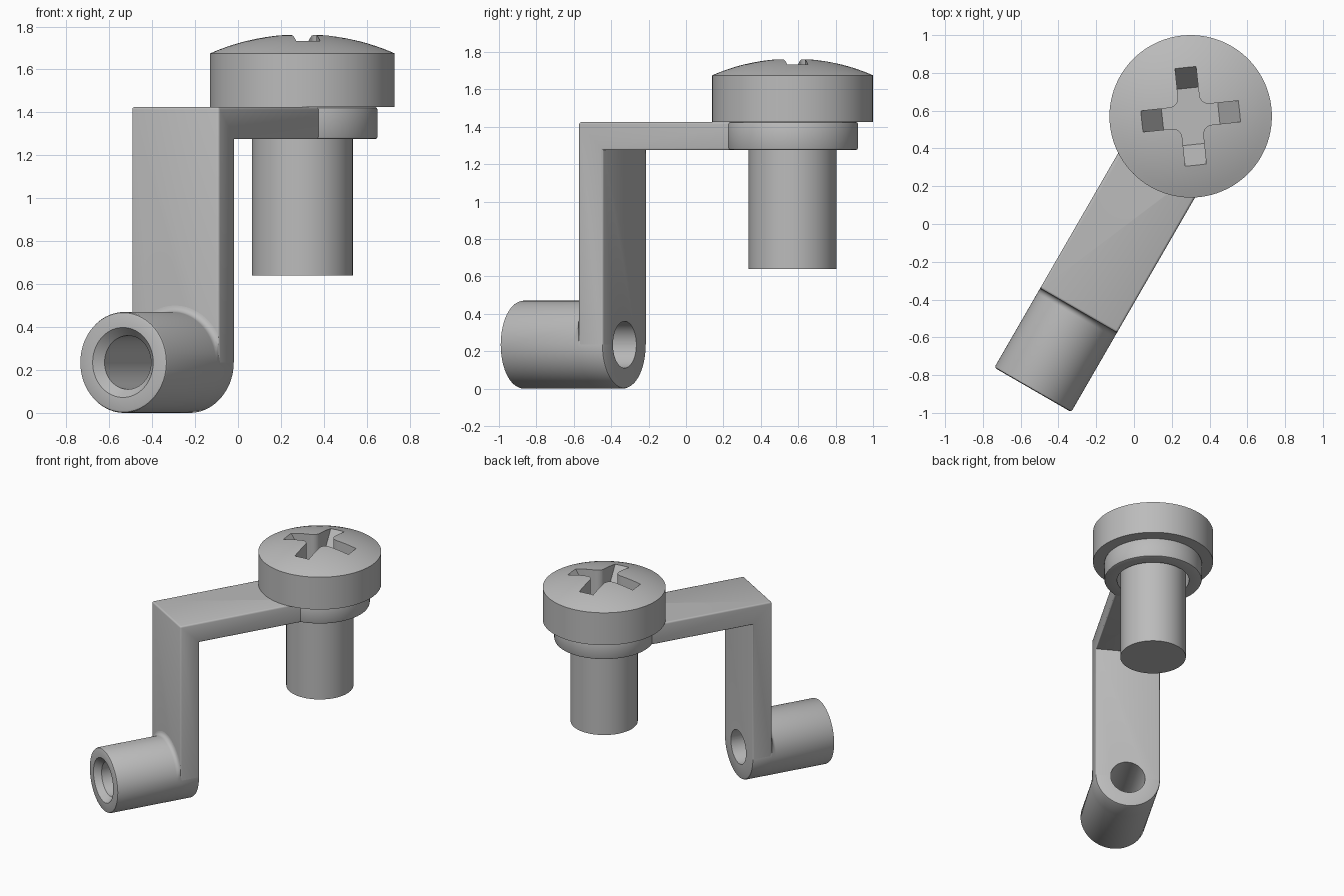
import bpy, bmesh, math
from mathutils import Matrix, Vector

cube = bpy.data.objects.get("Cube")
if cube:
    bpy.data.objects.remove(cube, do_unlink=True)

metal = bpy.data.materials.new("grey_metal")
metal.use_nodes = True
metal.diffuse_color = (0.5, 0.5, 0.5, 1)
metal.node_tree.nodes["Principled BSDF"].inputs["Base Color"].default_value = (0.5, 0.5, 0.5, 1)

# Local frame: screw axis at the origin, arm running along y, then turned into place
PLACE = Matrix.Translation((0.30, 0.57, 0)) @ Matrix.Rotation(math.radians(-30), 4, 'Z')
HALF = 0.235                    # half width of the arm and radius of the tube
FRONT, BACK, TUBE_END = -1.187, -1.037, -1.672
TOP, UNDER = 1.425, 1.275
EDGE = 0.012


def finish(name, bm):
    bmesh.ops.recalc_face_normals(bm, faces=bm.faces)
    me = bpy.data.meshes.new(name)
    bm.to_mesh(me)
    bm.free()
    me.materials.append(metal)
    ob = bpy.data.objects.new(name, me)
    bpy.context.collection.objects.link(ob)
    ob.matrix_world = PLACE
    return ob


def lathe(profile, steps=72, closed=False):
    bm = bmesh.new()
    vs = [bm.verts.new((r, 0, z)) for r, z in profile]
    pairs = list(zip(vs, vs[1:])) + ([(vs[-1], vs[0])] if closed else [])
    es = [bm.edges.new(p) for p in pairs]
    bmesh.ops.spin(bm, geom=vs + es, axis=(0, 0, 1), cent=(0, 0, 0),
                   angle=math.tau, steps=steps, use_merge=False)
    bmesh.ops.remove_doubles(bm, verts=bm.verts, dist=1e-5)
    return bm


def lay_down(bm, y0):
    """Turn a lathed shape so that its axis runs along y through the tube."""
    for v in bm.verts:
        x, y, z = v.co
        v.co = (x, y0 + z, HALF - y)
    return bm


def active(ob):
    bpy.ops.object.select_all(action='DESELECT')
    ob.select_set(True)
    bpy.context.view_layer.objects.active = ob


def cut(ob, cutter):
    bpy.context.view_layer.update()
    mod = ob.modifiers.new("cut", 'BOOLEAN')
    mod.operation, mod.solver, mod.object = 'DIFFERENCE', 'EXACT', cutter
    active(ob)
    bpy.ops.object.modifier_apply(modifier=mod.name)
    bpy.data.objects.remove(cutter, do_unlink=True)


def rod(r, z0, z1):
    return lathe([(0, z0), (r, z0), (r, z1), (0, z1)])


# Screw: shank and domed head in one turned profile
RIM, RIM_Z, CROWN = 0.43, 1.675, 1.765
rise = CROWN - RIM_Z
ball = (RIM ** 2 + rise ** 2) / (2 * rise)
dome = [(r, CROWN - ball + math.sqrt(ball ** 2 - r ** 2))
        for r in (RIM * (1 - i / 10) for i in range(11))]
screw = finish("screw", lathe([(0, 0.64), (HALF, 0.64), (HALF, TOP), (RIM, TOP)] + dome, 96))

# Cross recess: rounded inner corners, sloping arm ends
def cross_outline(reach, h=0.056, fillet=0.05):
    pts = []
    for k in range(4):
        turn = Matrix.Rotation(math.radians(36 + 90 * k), 3, 'Z')
        quarter = [(reach, -h), (reach, h)]
        for i in range(7):
            a = math.radians(270 - 15 * i)
            quarter.append((h + fillet + fillet * math.cos(a), h + fillet + fillet * math.sin(a)))
        pts += [turn @ Vector((x, y, 0)) for x, y in quarter]
    return pts


bm = bmesh.new()
low = [bm.verts.new((p.x, p.y, 1.56)) for p in cross_outline(0.15)]
high = [bm.verts.new((p.x, p.y, 1.80)) for p in cross_outline(0.303)]
bm.faces.new(low)
bm.faces.new(high)
for i in range(len(low)):
    j = (i + 1) % len(low)
    bm.faces.new((low[i], low[j], high[j], high[i]))
cut(screw, finish("recess_cutter", bm))

# Bracket: right-angle strip with slightly rounded edges
bm = bmesh.new()
outline = [(FRONT, HALF), (BACK, HALF), (BACK, UNDER), (0, UNDER), (0, TOP), (FRONT, TOP)]
sides = [[bm.verts.new((x, y, z)) for y, z in outline] for x in (-HALF, HALF)]
for s in sides:
    bm.faces.new(s)
for i in range(len(outline)):
    j = (i + 1) % len(outline)
    bm.faces.new((sides[0][i], sides[0][j], sides[1][j], sides[1][i]))
bmesh.ops.recalc_face_normals(bm, faces=bm.faces)
rounded = [e for e in bm.edges if e.is_convex and max(v.co.z for v in e.verts) > HALF + 0.01
           and min(v.co.y for v in e.verts) < -0.01]
bmesh.ops.bevel(bm, geom=rounded, offset=EDGE, segments=3, profile=0.5, affect='EDGES')
bracket = finish("bracket_arm", bm)
cut(bracket, finish("shank_hole_cutter", rod(0.258, 1.2, 1.5)))
cut(bracket, finish("tube_hole_cutter", lay_down(rod(0.125, 0, 0.4), FRONT - 0.1)))

# Eyelet ring around the shank
eyelet = finish("bracket_eyelet", lathe(
    [(0.258, UNDER), (0.35 - EDGE, UNDER), (0.35 - EDGE * 0.3, UNDER + EDGE * 0.3),
     (0.35, UNDER + EDGE), (0.35, TOP - EDGE), (0.35 - EDGE * 0.3, TOP - EDGE * 0.3),
     (0.35 - EDGE, TOP), (0.258, TOP)], closed=True))

# Tube: chamfered bore, rounded rims, small fillet where it meets the strip
length, joint, flare = BACK - TUBE_END, FRONT - TUBE_END, 0.03
fillet = [(HALF + flare * (1 - math.cos(a)), joint - flare + flare * math.sin(a))
          for a in (math.radians(18 * i) for i in range(6))]
bm = lathe([(0.125, 0.045), (0.163, 0), (HALF - EDGE, 0), (HALF - EDGE * 0.3, EDGE * 0.3),
            (HALF, EDGE)] + fillet +
           [(HALF, joint + 0.002), (HALF, length - EDGE),
            (HALF - EDGE * 0.3, length - EDGE * 0.3), (HALF - EDGE, length),
            (0.125, length)], closed=True)
lay_down(bm, TUBE_END)
for v in bm.verts:
    x, dz = v.co.x, v.co.z - HALF
    if dz > 0:
        v.co.x = max(-HALF, min(HALF, x))
    elif math.hypot(x, dz) > HALF:
        s = HALF / math.hypot(x, dz)
        v.co.x, v.co.z = x * s, HALF + dz * s
tube = finish("tube", bm)

for ob in (screw, bracket, eyelet, tube):
    active(ob)
    bpy.ops.object.shade_smooth_by_angle(angle=math.radians(32))
